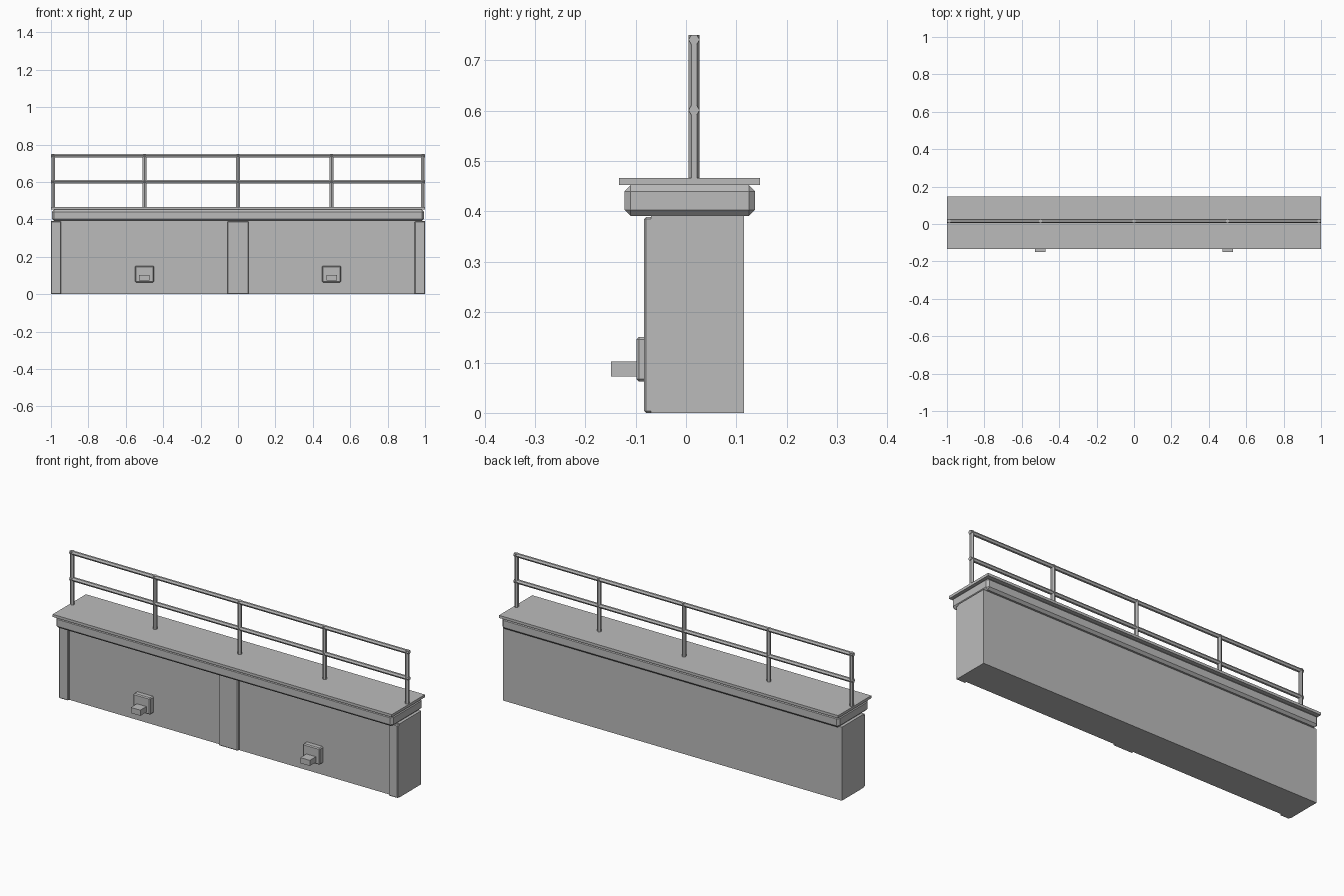
import bpy, bmesh, math
from mathutils import Matrix, Vector

if "Cube" in bpy.data.objects:
    bpy.data.objects.remove(bpy.data.objects["Cube"])

grey = bpy.data.materials.new("concrete_grey")
grey.diffuse_color = (0.5, 0.5, 0.5, 1)
grey.use_nodes = True
grey.node_tree.nodes["Principled BSDF"].inputs["Base Color"].default_value = grey.diffuse_color


def finish(name, bm):
    mesh = bpy.data.meshes.new(name)
    bmesh.ops.recalc_face_normals(bm, faces=bm.faces)
    bm.to_mesh(mesh)
    bm.free()
    mesh.materials.append(grey)
    obj = bpy.data.objects.new(name, mesh)
    bpy.context.collection.objects.link(obj)
    return obj


def box(name, x, y, z, bevel=0):
    """Box from (min, max) pairs, with optional chamfered edges."""
    bm = bmesh.new()
    size = [b - a for a, b in (x, y, z)]
    centre = Vector([(a + b) / 2 for a, b in (x, y, z)])
    bmesh.ops.create_cube(bm, size=1, matrix=Matrix.Translation(centre) @ Matrix.Diagonal((*size, 1)))
    if bevel:
        bmesh.ops.bevel(bm, geom=bm.edges[:], offset=bevel, segments=1, affect='EDGES')
    return finish(name, bm)


def hex_bar(name, centre, length, along_x=False):
    """Six-sided bar with its corners pointing to front and back."""
    bm = bmesh.new()
    rot = Matrix.Rotation(math.pi / 2, 4, 'Z')
    if along_x:
        rot = Matrix.Rotation(math.pi / 2, 4, 'Y') @ rot
    bmesh.ops.create_cone(bm, cap_ends=True, segments=6, radius1=0.011, radius2=0.011,
                          depth=length, matrix=Matrix.Translation(centre) @ rot)
    # make sure a corner, not a flat, points along y
    if max(abs(v.co.y - centre[1]) for v in bm.verts) < 0.0105:
        axis = 'X' if along_x else 'Z'
        bmesh.ops.rotate(bm, verts=bm.verts, cent=centre,
                         matrix=Matrix.Rotation(math.pi / 6, 3, axis))
    return finish(name, bm)


# Wall body, cornice and walkway slab
box("wall", (-1, 1), (-0.069, 0.115), (0, 0.392))
box("cornice", (-0.995, 0.995), (-0.122, 0.137), (0.391, 0.452), 0.012)
box("walkway_slab", (-1, 1), (-0.133, 0.147), (0.452, 0.466))

# Pilasters on the front face
for name, x0, x1 in (("left", -1, -0.945), ("centre", -0.057, 0.057), ("right", 0.945, 1)):
    box(name + "_pilaster", (x0, x1), (-0.083, -0.06), (0, 0.389), 0.004)

# Drain outlets: chamfered plate with a projecting spout
for side, x in (("left", -0.5), ("right", 0.5)):
    box(side + "_outlet_plate", (x - 0.05, x + 0.05), (-0.098, -0.06), (0.062, 0.151), 0.005)
    box(side + "_outlet_spout", (x - 0.028, x + 0.028), (-0.149, -0.09), (0.072, 0.102))

# Railing
for i, x in enumerate((-0.988, -0.5, 0, 0.5, 0.988)):
    hex_bar(f"railing_post_{i + 1}", (x, 0.016, 0.6075), 0.285)
for name, z in (("top_rail", 0.741), ("middle_rail", 0.601)):
    hex_bar(name, (0, 0.016, z), 2.0, along_x=True)
